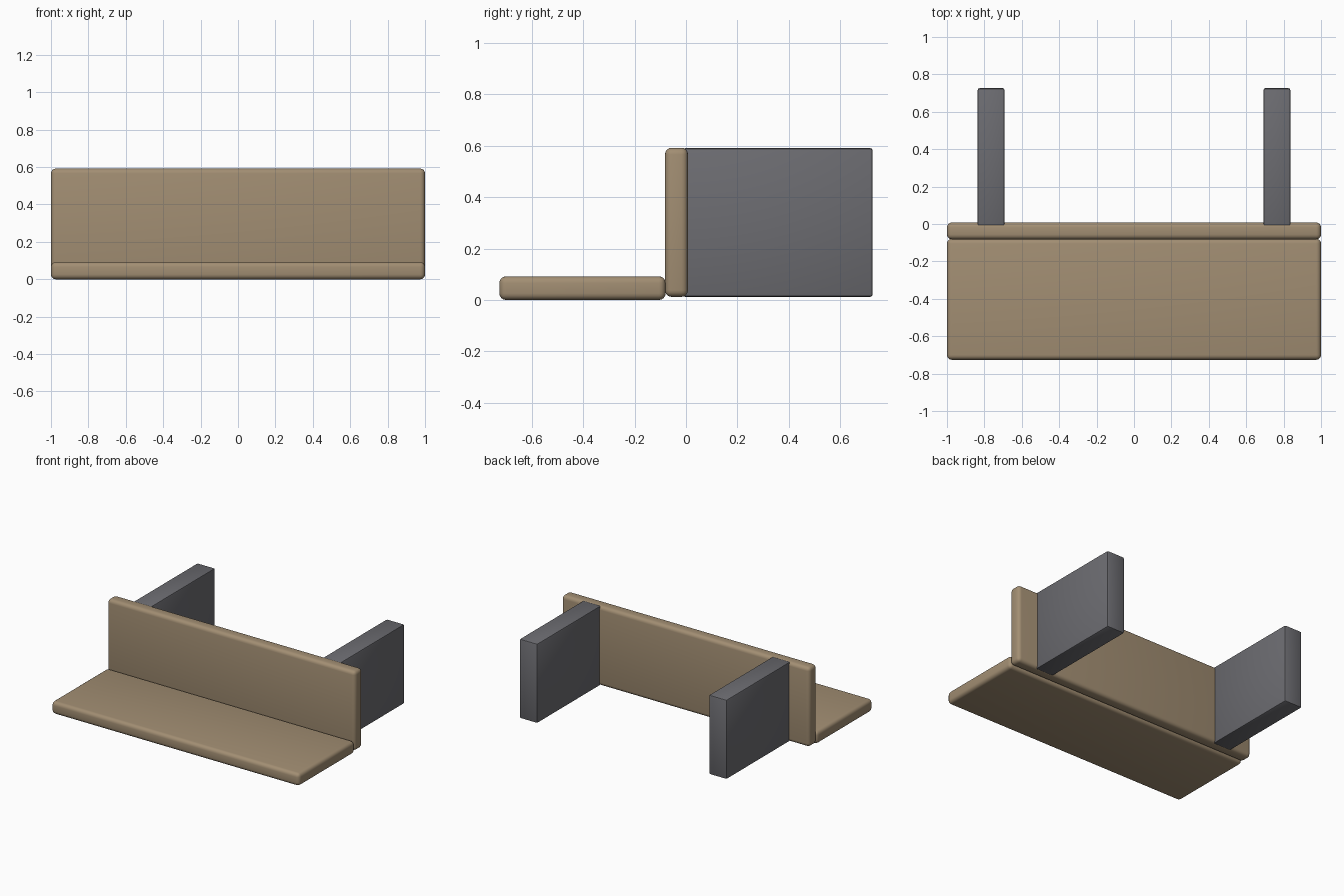
import bpy

if "Cube" in bpy.data.objects:
    bpy.data.objects.remove(bpy.data.objects["Cube"])


def material(name, color):
    mat = bpy.data.materials.new(name)
    mat.diffuse_color = color
    mat.use_nodes = True
    mat.node_tree.nodes["Principled BSDF"].inputs["Base Color"].default_value = mat.diffuse_color
    return mat


def board(name, low, high, radius, segments, mat):
    """Box between two corners with rounded edges."""
    centre = [(a + b) / 2 for a, b in zip(low, high)]
    bpy.ops.mesh.primitive_cube_add(size=1, location=centre)
    ob = bpy.context.object
    ob.name = name
    ob.scale = [b - a for a, b in zip(low, high)]
    bpy.ops.object.transform_apply(location=False, rotation=False, scale=True)
    bevel = ob.modifiers.new("Rounded edges", 'BEVEL')
    bevel.width = radius
    bevel.segments = segments
    bevel.limit_method = 'ANGLE'
    bpy.ops.object.modifier_apply(modifier=bevel.name)
    bpy.ops.object.shade_smooth_by_angle()
    ob.data.materials.append(mat)
    return ob


wood = material("wood", (0.36, 0.27, 0.17, 1))
dark = material("dark_support", (0.15, 0.15, 0.165, 1))

# Flat tread at the front and upright riser behind it
board("tread", (-1, -0.726, 0), (1, -0.079, 0.092), 0.026, 4, wood)
board("riser", (-1, -0.082, 0.012), (1, 0.008, 0.592), 0.026, 4, wood)

# Two supports behind the riser
for side, x in (("left", -0.764), ("right", 0.764)):
    board(side + "_support", (x - 0.072, -0.012, 0.012),
          (x + 0.072, 0.726, 0.591), 0.01, 2, dark)
